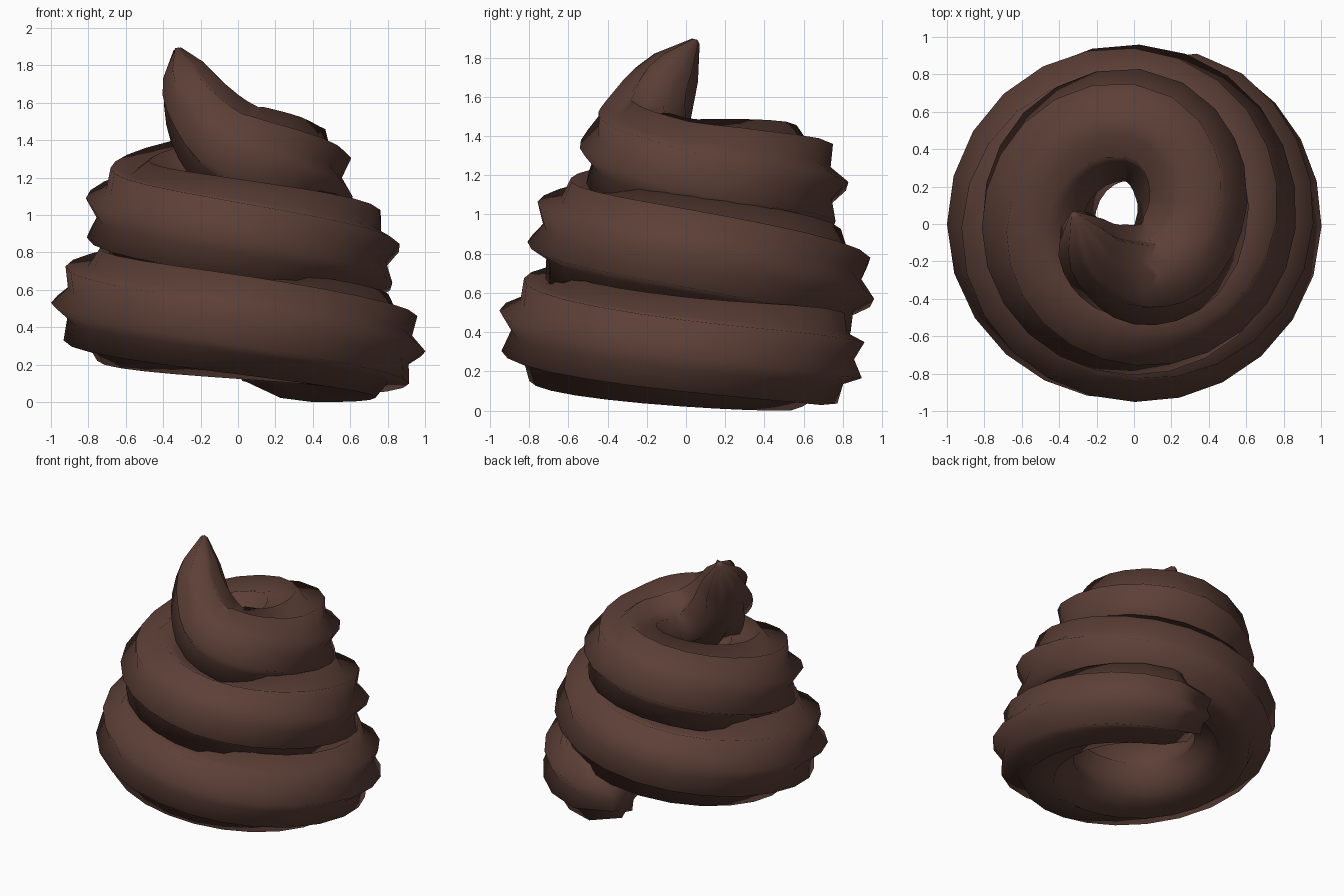
import bpy, bmesh, math
from mathutils import Vector

if "Cube" in bpy.data.objects:
    bpy.data.objects.remove(bpy.data.objects["Cube"])

# Path keys: turns clockwise from +x, coil radius, height, tube radius
KEYS = [
    (-0.24, 0.68, 0.31, 0.20), (-0.19, 0.71, 0.29, 0.27),
    (-0.15, 0.72, 0.288, 0.285),
    (0.00, 0.72, 0.314, 0.285), (0.25, 0.66, 0.43, 0.305),
    (0.50, 0.69, 0.53, 0.31), (0.75, 0.66, 0.655, 0.31),
    (1.00, 0.56, 0.80, 0.31), (1.25, 0.50, 0.90, 0.31),
    (1.50, 0.52, 1.00, 0.31), (1.75, 0.52, 1.16, 0.31),
    (1.90, 0.38, 1.19, 0.31), (2.00, 0.31, 1.21, 0.30),
    (2.10, 0.29, 1.25, 0.30), (2.25, 0.26, 1.34, 0.28),
    (2.33, 0.25, 1.45, 0.245), (2.40, 0.26, 1.59, 0.20),
    (2.47, 0.28, 1.75, 0.135), (2.525, 0.324, 1.89, 0.025),
]
POINTS = 9        # ridges of the star-shaped cross-section
VALLEY = 0.76     # valley radius relative to ridge radius


def slope(i, k):
    a, b = KEYS[max(i - 1, 0)], KEYS[min(i + 1, len(KEYS) - 1)]
    return (b[k] - a[k]) / (b[0] - a[0])


def sample(t):
    """Smooth interpolation of the keys -> (position, tube radius)."""
    i = 0
    while i < len(KEYS) - 2 and t > KEYS[i + 1][0]:
        i += 1
    a, b = KEYS[i], KEYS[i + 1]
    h = b[0] - a[0]
    u = (t - a[0]) / h
    val = []
    for k in (1, 2, 3):
        val.append((2*u**3 - 3*u**2 + 1) * a[k] + (u**3 - 2*u**2 + u) * h * slope(i, k)
                   + (3*u**2 - 2*u**3) * b[k] + (u**3 - u**2) * h * slope(i + 1, k))
    ang = -2 * math.pi * t
    return Vector((val[0] * math.cos(ang), val[0] * math.sin(ang), val[1])), val[2]


# Ring positions: about twenty-four per turn
times = []
for a, b in zip(KEYS, KEYS[1:]):
    n = max(1, round((b[0] - a[0]) * 24))
    times += [a[0] + (b[0] - a[0]) * j / n for j in range(n)]
times.append(KEYS[-1][0])

# Swept star tube whose ridges twist upwards along the coil
bm = bmesh.new()
rings = []
for t in times:
    pos, rad = sample(t)
    e = 0.004
    tan = (sample(min(t + e, times[-1]))[0] - sample(max(t - e, times[0]))[0]).normalized()
    out = Vector((0, 0, 1)).cross(tan).normalized()
    up = tan.cross(out)
    phase = math.radians(-7 + 97 * t)
    ring = []
    for k in range(2 * POINTS):
        a = phase + math.pi * k / POINTS
        r = rad * (VALLEY if k % 2 else 1)
        ring.append(bm.verts.new(pos + out * (r * math.cos(a)) + up * (r * math.sin(a))))
    rings.append(ring)
m = 2 * POINTS
for r0, r1 in zip(rings, rings[1:]):
    for k in range(m):
        bm.faces.new((r0[k], r0[(k + 1) % m], r1[(k + 1) % m], r1[k]))

# Rounded start and pointed tip
for ring, t, push in ((rings[0], times[0], -0.04), (rings[-1], times[-1], 0.012)):
    pos = sample(t)[0]
    other = sample(t - 0.01 if push > 0 else t + 0.01)[0]
    apex = bm.verts.new(pos + (pos - other).normalized() * abs(push))
    for k in range(m):
        bm.faces.new((ring[k], ring[(k + 1) % m], apex))
bmesh.ops.recalc_face_normals(bm, faces=bm.faces)

# Stand on the ground
low = min(v.co.z for v in bm.verts)
for v in bm.verts:
    v.co.z -= low
for f in bm.faces:
    f.smooth = True

mesh = bpy.data.meshes.new("coiled_swirl")
bm.to_mesh(mesh)
bm.free()
brown = bpy.data.materials.new("dark brown")
brown.diffuse_color = (0.107, 0.05, 0.037, 1)
brown.use_nodes = True
brown.node_tree.nodes["Principled BSDF"].inputs["Base Color"].default_value = brown.diffuse_color
mesh.materials.append(brown)
swirl = bpy.data.objects.new("coiled_swirl", mesh)
bpy.context.collection.objects.link(swirl)
